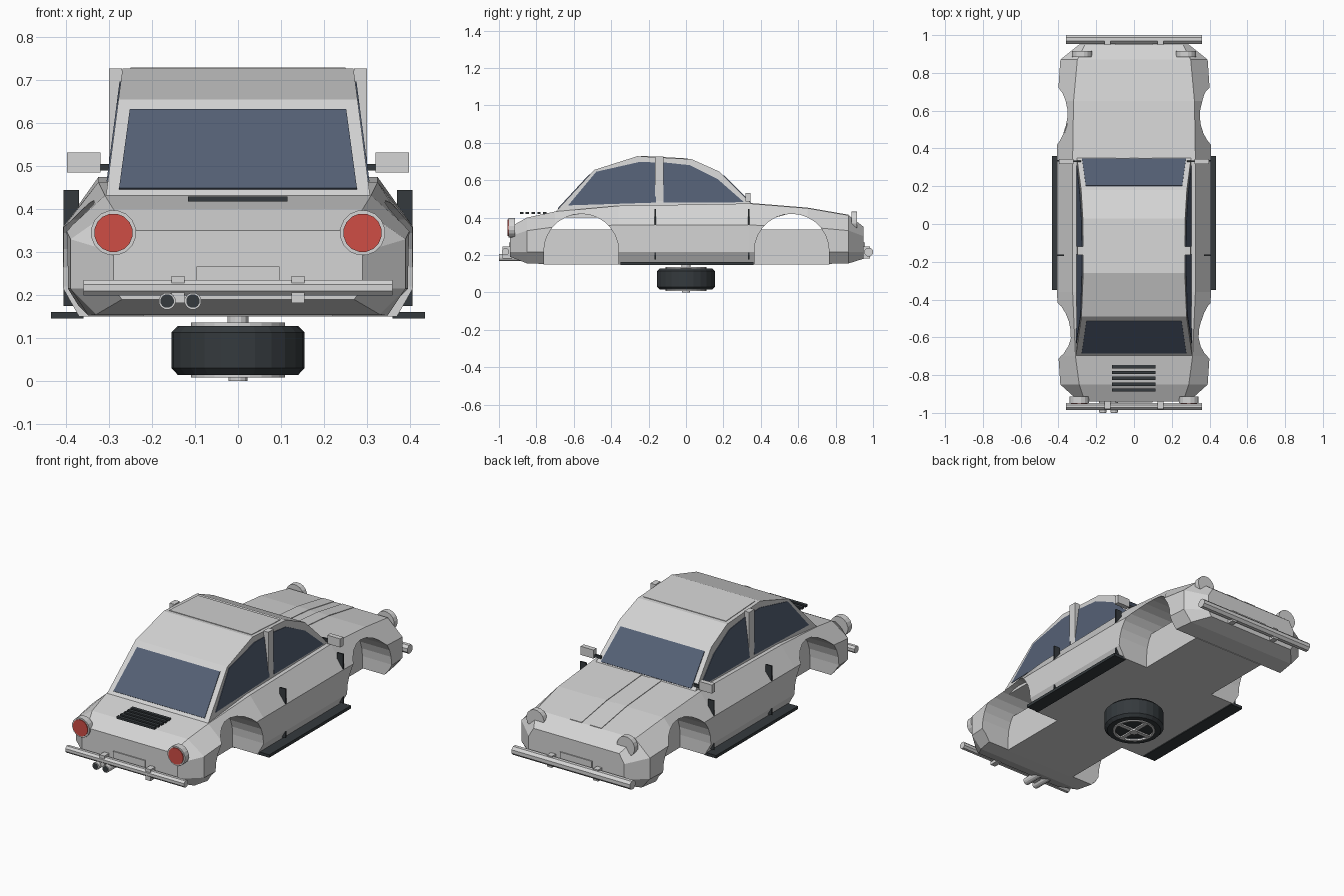
import bpy, bmesh, math
from mathutils import Vector

if "Cube" in bpy.data.objects:
    bpy.data.objects.remove(bpy.data.objects["Cube"], do_unlink=True)


def material(name, rgb):
    m = bpy.data.materials.new(name)
    m.use_nodes = True
    m.diffuse_color = (*rgb, 1)
    m.node_tree.nodes["Principled BSDF"].inputs["Base Color"].default_value = (*rgb, 1)
    return m


PAINT = material("light grey", (0.66, 0.66, 0.66))
DARK = material("dark rubber", (0.035, 0.042, 0.047))
GLASS = material("blue grey glass", (0.09, 0.118, 0.178))
RED = material("red lamp", (0.62, 0.075, 0.06))


def make(name, verts, faces, mat):
    bm = bmesh.new()
    vs = [bm.verts.new(v) for v in verts]
    for f in faces:
        bm.faces.new([vs[i] for i in f])
    bmesh.ops.recalc_face_normals(bm, faces=bm.faces)
    mesh = bpy.data.meshes.new(name)
    bm.to_mesh(mesh)
    bm.free()
    mesh.materials.append(mat)
    ob = bpy.data.objects.new(name, mesh)
    bpy.context.collection.objects.link(ob)
    return ob


def loft(name, rings, mat):
    """Skin equal-length rings and cap both ends."""
    n = len(rings[0])
    faces = [list(range(n)), list(range((len(rings) - 1) * n, len(rings) * n))]
    for r in range(len(rings) - 1):
        for i in range(n):
            j = (i + 1) % n
            faces.append([r * n + i, r * n + j, (r + 1) * n + j, (r + 1) * n + i])
    return make(name, [v for ring in rings for v in ring], faces, mat)


def prism(name, outline, width, mat):
    """Side outline (y, z) spread to both sides by width(z)."""
    return loft(name, [[(s * width(z), y, z) for y, z in outline] for s in (-1, 1)], mat)


def box(name, lo, hi, mat):
    return loft(name, [[(lo[0], lo[1], z), (hi[0], lo[1], z), (hi[0], hi[1], z), (lo[0], hi[1], z)]
                       for z in (lo[2], hi[2])], mat)


def rod(name, center, radius, depth, axis, mat, sides=16):
    """Cylinder along a principal axis."""
    rings = []
    for d in (-depth / 2, depth / 2):
        ring = []
        for i in range(sides):
            a = math.tau * (i + 0.5) / sides
            p = [radius * math.cos(a), radius * math.sin(a)]
            p.insert("xyz".index(axis), d)
            ring.append(Vector(center) + Vector(p))
        rings.append(ring)
    return loft(name, rings, mat)


# Lower body: y, floor z, floor half, side half, shoulder start z, top half, top z
stations = [
    (-0.94, 0.19, 0.27, 0.29, 0.30, 0.26, 0.35),
    (-0.85, 0.155, 0.33, 0.39, 0.33, 0.29, 0.40),
    (-0.70, 0.15, 0.36, 0.40, 0.35, 0.31, 0.432),
    (-0.36, 0.15, 0.37, 0.407, 0.36, 0.325, 0.463),
    (0.34, 0.15, 0.37, 0.407, 0.36, 0.325, 0.475),
    (0.65, 0.15, 0.37, 0.405, 0.35, 0.32, 0.45),
    (0.87, 0.155, 0.34, 0.39, 0.33, 0.30, 0.412),
    (0.95, 0.18, 0.27, 0.29, 0.30, 0.26, 0.35),
]
rings = []
for y, zb, xf, xw, zh, xt, zt in stations:
    half = [(xf, zb), (xw, 0.215), (xw, zh), (xt, zt)]
    rings.append([(x, y, z) for x, z in half] + [(-x, y, z) for x, z in reversed(half)])
body = loft("body", rings, PAINT)

# Wheel arches cut right through, with narrower inner wells
for label, yc in (("rear", -0.56), ("front", 0.565)):
    arch = [(yc - 0.2, 0.1)]
    arch += [(yc - 0.2 * math.cos(math.pi * i / 14), 0.22 + 0.2 * math.sin(math.pi * i / 14))
             for i in range(15)]
    arch.append((yc + 0.2, 0.1))
    cutter = prism(label + "_arch_cutter", arch, lambda z: 0.6, PAINT)
    mod = body.modifiers.new("arch", "BOOLEAN")
    mod.operation, mod.solver, mod.object = "DIFFERENCE", "EXACT", cutter
    cutter.hide_render = True
    bpy.context.view_layer.update()
    cut = bpy.data.meshes.new_from_object(
        body.evaluated_get(bpy.context.evaluated_depsgraph_get()))
    body.modifiers.clear()
    body.data = cut
    bpy.data.objects.remove(cutter, do_unlink=True)
    box(label + "_wheel_well", (-0.22, yc - 0.203, 0.15), (0.22, yc + 0.203, 0.335), PAINT)


# Cabin and side glass
def cabin_half(z):
    return 0.305 - 0.13 * (z - 0.45)


cabin = [(-0.70, 0.40), (-0.70, 0.428), (-0.49, 0.655), (-0.26, 0.728),
         (0.03, 0.712), (0.18, 0.645), (0.355, 0.468), (0.355, 0.40)]
prism("cabin", cabin, cabin_half, PAINT)
rear_window = [(-0.63, 0.465), (-0.48, 0.645), (-0.25, 0.697), (-0.16, 0.695), (-0.16, 0.48)]
front_window = [(-0.12, 0.48), (-0.12, 0.695), (0.02, 0.68), (0.17, 0.605), (0.31, 0.482)]
for label, outline in (("rear", rear_window), ("front", front_window)):
    prism(label + "_side_glass", outline, lambda z: cabin_half(z) + 0.003, GLASS)


# Sloping screens, laid just above their cabin facet
def screen(name, a, b, t0, t1, w0, w1):
    a, b = Vector((0, *a)), Vector((0, *b))
    normal = (b - a).cross(Vector((1, 0, 0))).normalized()
    if normal.z < 0:
        normal.negate()
    lower, upper = a.lerp(b, t0), a.lerp(b, t1)
    quad = [lower + Vector((-w0, 0, 0)), lower + Vector((w0, 0, 0)),
            upper + Vector((w1, 0, 0)), upper + Vector((-w1, 0, 0))]
    return loft(name, [[v + normal * d for v in quad] for d in (-0.002, 0.004)], mat=GLASS)


screen("rear_screen", cabin[1], cabin[2], 0.08, 0.89, 0.277, 0.252)
screen("windscreen", cabin[6], cabin[5], 0.06, 0.88, 0.275, 0.255)

# Roof panel and bonnet stripes
loft("roof_panel", [[(x, y, z + d) for x, y, z in
                     ((-0.25, -0.24, 0.727), (0.25, -0.24, 0.727), (0.25, 0.01, 0.713), (-0.25, 0.01, 0.713))]
                    for d in (-0.003, 0.003)], PAINT)
for s in (-1, 1):
    loft("bonnet_stripe", [[(s * x, st[0], st[6] + d) for x, d in
                            ((0.025, -0.003), (0.095, -0.003), (0.095, 0.003), (0.025, 0.003))]
                           for st in stations[4:7]], PAINT)

# Parts mirrored on both sides
for s in (-1, 1):
    def side_box(name, x0, x1, y0, y1, z0, z1, mat):
        box(name, (min(s * x0, s * x1), y0, z0), (max(s * x0, s * x1), y1, z1), mat)

    side_box("sill", 0.36, 0.435, -0.35, 0.36, 0.145, 0.161, DARK)
    side_box("door_pillar", 0.27, 0.30, -0.165, -0.12, 0.47, 0.727, PAINT)
    side_box("mirror", 0.32, 0.398, 0.318, 0.345, 0.485, 0.532, PAINT)
    side_box("mirror_arm", 0.28, 0.325, 0.327, 0.337, 0.49, 0.505, DARK)
    for y in (-0.165, 0.335):
        side_box("door_seam", 0.37, 0.406, y - 0.004, y + 0.004, 0.175, 0.445, DARK)
    rod("tail_lamp_rim", (s * 0.29, -0.932, 0.345), 0.053, 0.035, "y", PAINT)
    rod("tail_lamp", (s * 0.29, -0.950, 0.345), 0.045, 0.008, "y", RED)
    rod("headlamp", (s * 0.275, 0.90, 0.38), 0.054, 0.03, "y", PAINT)
    for y in (-0.955, 0.96):
        side_box("bumper_bracket", 0.125, 0.155, y - 0.025, y + 0.025, 0.182, 0.245, PAINT)

# Bumpers and number panels
rod("rear_bumper", (0, -0.965, 0.217), 0.02, 0.72, "x", PAINT, 8)
rod("front_bumper", (0, 0.977, 0.215), 0.0248, 0.72, "x", PAINT, 8)
for y in (-0.942, 0.952):
    box("number_panel", (-0.097, y - 0.004, 0.21), (0.097, y + 0.004, 0.266), PAINT)

# Twin exhausts and engine vents
for x in (-0.165, -0.105):
    rod("exhaust_pipe", (x, -0.94, 0.186), 0.02, 0.118, "y", PAINT, 12)
    rod("exhaust_bore", (x, -0.996, 0.186), 0.016, 0.008, "y", DARK, 12)
for i in range(5):
    y = -0.755 - 0.031 * i
    box("vent_slat", (-0.117, y - 0.009, 0.418), (0.115, y + 0.009, 0.43), DARK)

# Spare wheel lying flat beneath the floor
profile = [(0.11, 0.03), (0.11, 0.014), (0.14, 0.014), (0.155, 0.03), (0.155, 0.113),
           (0.14, 0.128), (0.11, 0.128), (0.11, 0.112)]
N = 24
tyre = loft("spare_tyre", [[(r * math.cos(a), r * math.sin(a), z)
                            for a in (math.tau * i / N for i in range(N))] for r, z in profile], DARK)
for z, sign in ((0.012, 1), (0.13, -1)):
    rod("hub_cap", (0, 0, z - sign * 0.006), 0.023, 0.012, "z", PAINT, 12)
    for w, h in ((0.1, 0.011), (0.011, 0.1)):
        box("wheel_spoke", (-w, -h, z - 0.004), (w, h, z + 0.004), PAINT)
    ring = [[(r * math.cos(a), r * math.sin(a), z + d) for r, d in
             ((0.098, -0.004), (0.11, -0.004), (0.11, 0.006), (0.098, 0.006))]
            for a in (math.tau * i / N for i in range(N + 1))]
    loft("wheel_rim", ring, PAINT)
rod("spare_mount", (0, 0, 0.14), 0.025, 0.03, "z", PAINT, 12)
